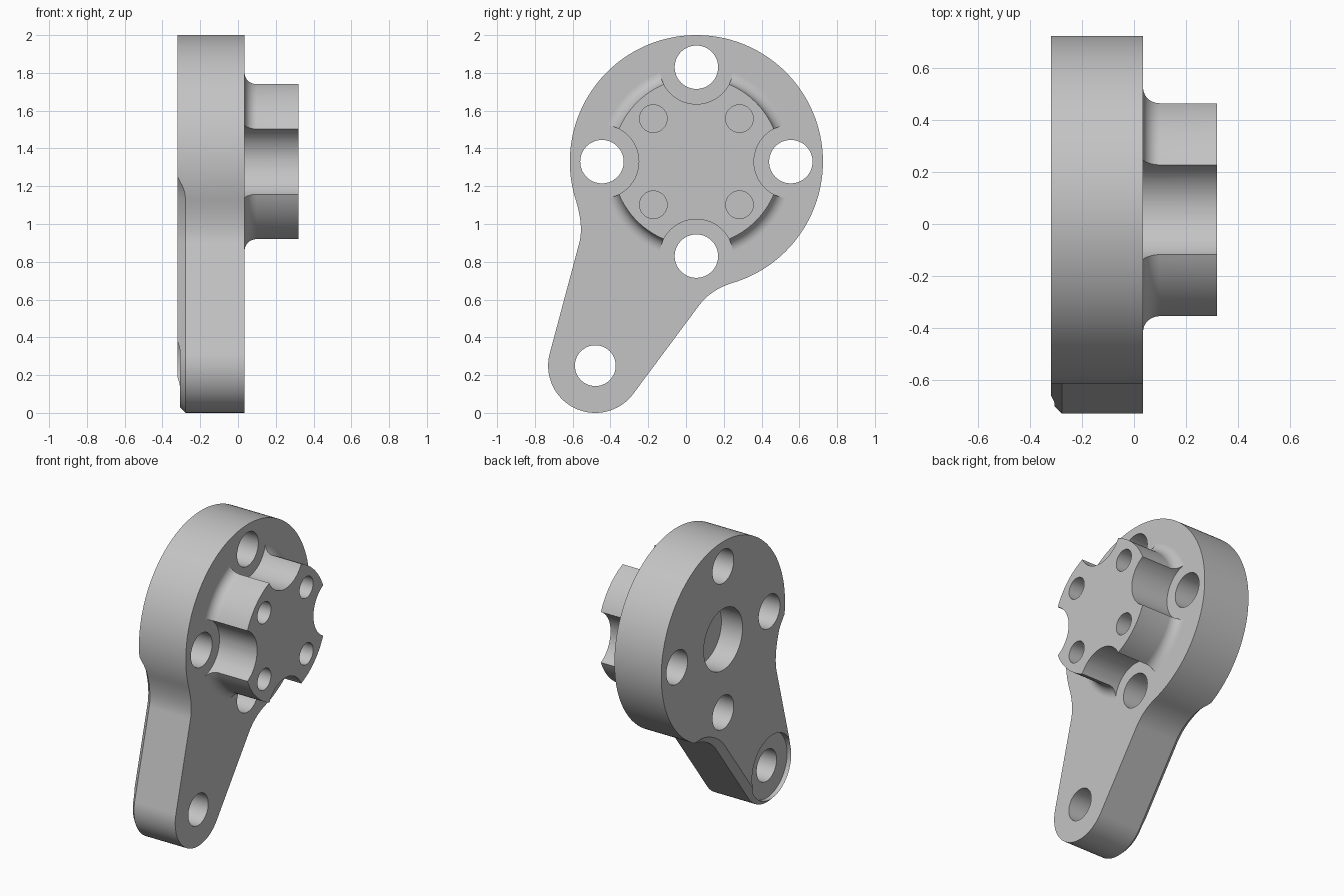
import bpy, bmesh
from math import sin, cos, pi, radians
from mathutils import Vector, Matrix

if "Cube" in bpy.data.objects:
    bpy.data.objects.remove(bpy.data.objects["Cube"], do_unlink=True)

BACK, FACE, TIP = -0.32, 0.035, 0.32
HUB = Vector((0.055, 1.33))      # (y, z) of the disc axis
END = Vector((-0.48, 0.25))      # (y, z) of the arm hole
CHAMFER = 0.042

grey = bpy.data.materials.new("machined_grey")
grey.use_nodes = True
colour = (0.55, 0.55, 0.55, 1)
grey.diffuse_color = colour
grey.node_tree.nodes["Principled BSDF"].inputs["Base Color"].default_value = colour


def make(name, bm):
    bmesh.ops.remove_doubles(bm, verts=bm.verts, dist=1e-5)
    bmesh.ops.recalc_face_normals(bm, faces=bm.faces)
    mesh = bpy.data.meshes.new(name)
    bm.to_mesh(mesh)
    bm.free()
    mesh.materials.append(grey)
    obj = bpy.data.objects.new(name, mesh)
    bpy.context.collection.objects.link(obj)
    return obj


def activate(obj):
    bpy.ops.object.select_all(action='DESELECT')
    obj.select_set(True)
    bpy.context.view_layer.objects.active = obj


def drill(obj, centre, radius, x0, x1):
    """Cut a round hole along x between x0 and x1."""
    bm = bmesh.new()
    place = Matrix.Translation(((x0 + x1) / 2, *centre)) @ Matrix.Rotation(pi / 2, 4, 'Y')
    bmesh.ops.create_cone(bm, cap_ends=True, segments=64, radius1=radius,
                          radius2=radius, depth=x1 - x0, matrix=place)
    cutter = make("hole_cutter", bm)
    cutter.hide_render = True
    mod = obj.modifiers.new("hole", 'BOOLEAN')
    mod.operation, mod.solver, mod.object = 'DIFFERENCE', 'EXACT', cutter
    activate(obj)
    bpy.ops.object.modifier_apply(modifier=mod.name)
    bpy.data.objects.remove(cutter, do_unlink=True)


def finish(obj):
    activate(obj)
    bpy.ops.object.shade_smooth_by_angle(angle=radians(25))


def arc(centre, radius, a0, a1, steps):
    angles = [radians(a0 + (a1 - a0) * i / steps) for i in range(steps + 1)]
    return [centre + radius * Vector((cos(a), sin(a))) for a in angles]


def blend(a, b, c, steps=16):
    """Curved fillet from a to c, pulled towards b."""
    a, b, c = Vector(a), Vector(b), Vector(c)
    ts = [i / steps for i in range(1, steps)]
    return [a * (1 - t) ** 2 + b * 2 * t * (1 - t) + c * t * t for t in ts]


# Plate outline: disc, fillet, arm end, fillet
steps, start, stop, fade = 128, -73, 197.3, 10
disc = arc(HUB, 0.67, start, stop, steps)
arm = arc(END, 0.25, 165, 323.3, 48)
outline = (disc + blend(disc[-1], (-0.541, 0.99), (-0.565, 0.9)) + [Vector((-0.565, 0.9))]
           + arm + [Vector((0.07, 0.57))] + blend((0.07, 0.57), (0.133, 0.654), disc[0]))

# Back chamfer runs round the arm and fades out on the disc
rings = [[], [], []]
bm = bmesh.new()
for i, p in enumerate(outline):
    c = CHAMFER
    if i <= steps:
        away = min(i, steps - i) * (stop - start) / steps
        c *= max(0, 1 - (away / fade) ** 2)
    tangent = (outline[(i + 1) % len(outline)] - outline[i - 1]).normalized()
    inner = p - Vector((tangent.y, -tangent.x)) * c
    for ring, x, q in zip(rings, (FACE, BACK + c, BACK), (p, p, inner)):
        ring.append(bm.verts.new((x, q.x, q.y)))
for lower, upper in zip(rings, rings[1:]):
    for i in range(len(outline)):
        bm.faces.new((lower[i - 1], lower[i], upper[i], upper[i - 1]))
bm.faces.new(rings[0])
bm.faces.new(rings[2])
plate = make("lever_plate", bm)

# Plate holes: bolt holes, back bore, arm hole with counterbore
bolts = [HUB + 0.5 * Vector(d) for d in ((1, 0), (0, 1), (-1, 0), (0, -1))]
for b in bolts:
    drill(plate, b, 0.115, -0.5, 0.5)
drill(plate, HUB, 0.21, -0.5, -0.16)
drill(plate, END, 0.108, -0.5, 0.5)
drill(plate, END, 0.222, -0.5, BACK + 0.045)
finish(plate)

# Boss: turned profile with a filleted foot
radius, foot = 0.445, 0.065
curve = arc(Vector((FACE + foot, radius + foot)), foot, 180, 270, 12)
profile = [Vector((FACE, 0)), *curve, Vector((TIP, radius)), Vector((TIP, 0))]
bm = bmesh.new()
verts = [bm.verts.new((p.x, HUB.x, HUB.y + p.y)) for p in profile]
edges = [bm.edges.new(pair) for pair in zip(verts, verts[1:])]
bmesh.ops.spin(bm, geom=verts + edges, cent=(0, *HUB), axis=(1, 0, 0),
               angle=2 * pi, steps=128, use_merge=True)
boss = make("boss", bm)

# Bolt head scoops and small blind holes
for b in bolts:
    drill(boss, b, 0.195, -0.5, 0.5)
for sy in (-1, 1):
    for sz in (-1, 1):
        drill(boss, HUB + 0.228 * Vector((sy, sz)), 0.073, 0.08, 0.5)
finish(boss)
